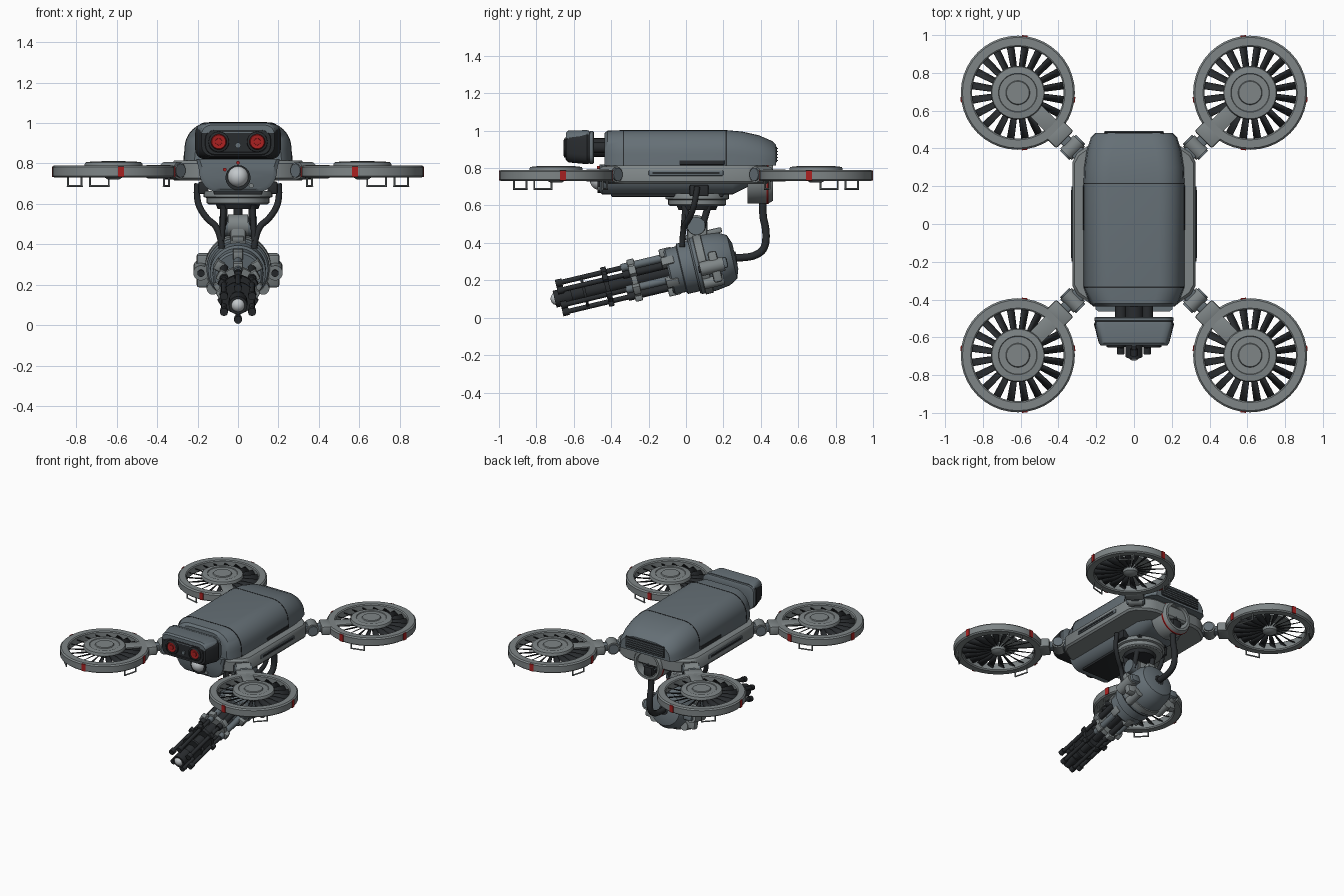
import bpy, bmesh
from math import sin, cos, pi, radians, atan2
from mathutils import Matrix, Vector

if "Cube" in bpy.data.objects:
    bpy.data.objects.remove(bpy.data.objects["Cube"])

def mat(name, c):
    m = bpy.data.materials.new(name)
    m.diffuse_color = (*c, 1)
    m.use_nodes = True
    m.node_tree.nodes["Principled BSDF"].inputs["Base Color"].default_value = m.diffuse_color
    return m
HULL = mat("hull_grey", (.13, .16, .18))
LIGHT = mat("light_grey", (.21, .235, .24))
DARK = mat("dark_metal", (.022, .025, .028))
RED = mat("red", (.4, .015, .015))
LENS = mat("lens", (.55, .58, .6))
I = Matrix()
T = Matrix.Translation
def R(deg, ax): return Matrix.Rotation(radians(deg), 4, ax)
ALONG_Y = R(-90, 'X')

def finish(name, bm, m, M=I, angle=35):
    bmesh.ops.remove_doubles(bm, verts=bm.verts, dist=1e-5)
    bmesh.ops.recalc_face_normals(bm, faces=bm.faces)
    bm.transform(M)
    for f in bm.faces: f.smooth = True
    me = bpy.data.meshes.new(name)
    bm.to_mesh(me); bm.free()
    me.set_sharp_from_angle(angle=radians(angle))
    me.materials.append(m)
    o = bpy.data.objects.new(name, me)
    bpy.context.collection.objects.link(o)
    return o

def box(name, size, loc, m=LIGHT, M=I, bev=.006):
    bm = bmesh.new()
    bmesh.ops.create_cube(bm, size=1, matrix=T(loc) @ Matrix.Diagonal((*size, 1)))
    if bev: bmesh.ops.bevel(bm, geom=bm.edges[:], offset=bev, segments=2, profile=.5, affect='EDGES')
    return finish(name, bm, m, M)

def cyl(name, a, b, r, m=LIGHT, M=I, seg=20, r2=None):
    a, b = Vector(a), Vector(b)
    bm = bmesh.new()
    q = (b - a).to_track_quat('Z', 'Y').to_matrix().to_4x4()
    bmesh.ops.create_cone(bm, cap_ends=True, segments=seg, radius1=r, radius2=r2 or r,
                          depth=(b - a).length, matrix=T((a + b) / 2) @ q)
    return finish(name, bm, m, M)

def skin(name, rings, m, M=I, close=False, caps=True, angle=35):
    bm = bmesh.new()
    V = [[bm.verts.new(p) for p in ring] for ring in rings]
    n = len(V[0])
    for A, B in zip(V, V[1:] + V[:1] if close else V[1:]):
        for j in range(n):
            bm.faces.new((A[j], A[(j+1) % n], B[(j+1) % n], B[j]))
    if caps and not close:
        bm.faces.new(V[0]); bm.faces.new(V[-1])
    return finish(name, bm, m, M, angle)

def lathe(name, prof, m=LIGHT, M=I, seg=36, close=False):
    rings = [[(max(r, 1e-7) * cos(2*pi*i/seg), max(r, 1e-7) * sin(2*pi*i/seg), z)
              for i in range(seg)] for r, z in prof]
    return skin(name, rings, m, M, close, caps=False)

def section(y, w, zb, zt, rx, rz, taper=0):
    # arch: flat base, rounded shoulders
    s = 1 if zt > zb else -1
    half = [(w, zb)] + [(w - taper - rx + rx*cos(a*pi/16), zt - s*rz + s*rz*sin(a*pi/16)) for a in range(9)]
    return [Vector((x, y, z)) for x, z in half] + [Vector((-x, y, z)) for x, z in reversed(half)]

def tube(name, pts, r, m=DARK):
    cu = bpy.data.curves.new(name, 'CURVE')
    cu.dimensions = '3D'; cu.bevel_depth = r; cu.bevel_resolution = 3; cu.use_fill_caps = True
    sp = cu.splines.new('NURBS'); sp.points.add(len(pts) - 1)
    for p, c in zip(sp.points, pts): p.co = (*c, 1)
    sp.use_endpoint_u = True; sp.order_u = 3; sp.resolution_u = 8
    cu.materials.append(m)
    o = bpy.data.objects.new(name, cu)
    bpy.context.collection.objects.link(o)

# upper hull shell with seams
hull = [(-.437, .215, .985), (-.42, .235, 1.0), (-.335, .267, 1.003), (.215, .267, 1.003),
        (.30, .264, .995), (.39, .25, .975), (.46, .228, .945), (.482, .205, .925)]
skin("upper_hull", [section(y, w, .815, z, .13, min(.13, z-.84), .004) for y, w, z in hull], HULL)
for y in (-.335, .215):
    skin("hull_seam", [section(y+d, .2685, .815, 1.0045, .13, .13, .004) for d in (-.003, .003)], DARK)
# rear vent
box("rear_vent", (.32, .01, .085), (0, .482, .872), DARK)
for i in range(5): box("vent_slat", (.31, .008, .005), (0, .488, .84 + i*.016), HULL, bev=0)
# middle frame plate
quad = [(.325, .33), (.30, .375), (.22, .43), (.17, .445)]
outline = quad + [(-x, y) for x, y in quad[::-1]] + [(-x, -y) for x, y in quad] + [(x, -y) for x, y in quad[::-1]]
skin("frame_plate", [[(x*k, y*k, z) for x, y in outline]
                     for z, k in ((.715, .97), (.728, 1), (.80, 1), (.815, .97))], LIGHT)
# lower hull and belly
skin("lower_hull", [section(y, w, .82, z, .09, .11, .012) for y, w, z in
     ((-.462, .19, .675), (-.45, .205, .66), (.25, .205, .66), (.33, .19, .70))], HULL)
box("belly_panel", (.24, .6, .02), (0, -.1, .656), DARK)
for s in (-1, 1):
    box("side_rail", (.012, .40, .03), (s*.325, 0, .773), HULL)
    box("side_slot", (.014, .36, .012), (s*.327, 0, .773), DARK, bev=0)
    box("hull_notch", (.01, .24, .024), (s*.264, .085, .829), DARK, bev=.003)
    box("belly_clip", (.05, .1, .06), (s*.17, .07, .68), DARK)
# chin sensor
lathe("chin_ring", [(.045, 0), (.062, 0), (.062, .02), (.045, .02)], DARK, T((0, -.474, .73)) @ ALONG_Y, 24, True)
lathe("chin_ball", [(.052*sin(a*pi/12), .052*cos(a*pi/12)) for a in range(13)], LENS, T((0, -.462, .735)), 24)
for x, z in ((0, .803), (-.065, .77)): cyl("chin_light", (x, -.475, z), (x, -.44, z), .009, RED, seg=12)
cyl("chin_bolt", (.065, -.47, .69), (.065, -.44, .69), .012, LIGHT, seg=12)
# rear thruster
J = T((0, .33, .73)) @ ALONG_Y
lathe("thruster_shell", [(.12, 0), (.12, .11), (.105, .135), (.088, .135), (.08, .06), (.08, 0)], LIGHT, J, 36, True)
lathe("thruster_light", [(.122, .1), (.1225, .108), (.115, .116), (.113, .1)], RED, J, 36, True)
lathe("thruster_core", [(0, .12), (.025, .105), (.035, .08), (.082, .07), (.082, .02), (0, .02)], DARK, J)
lathe("thruster_inner_ring", [(.05, .07), (.06, .07), (.06, .1), (.05, .1)], HULL, J, 24, True)

# head
def rounded(y, w, h, zc, r=.05):
    return [(sx*(w-r) + r*cos(q*pi/2 + a*pi/10), y, zc + sz*(h-r) + r*sin(q*pi/2 + a*pi/10))
            for q, (sx, sz) in enumerate(((1, 1), (-1, 1), (-1, -1), (1, -1))) for a in range(6)]
skin("head_rear_rim", [rounded(y, w, h, .91) for y, w, h in ((-.492, .20, .08), (-.497, .21, .088), (-.512, .21, .088), (-.515, .2, .08))], HULL)
skin("head_case", [rounded(y, w, h, z) for y, w, h, z in
     ((-.514, .205, .085, .91), (-.53, .212, .089, .91), (-.625, .188, .083, .913), (-.638, .18, .076, .913))], DARK)
skin("head_top_cover", [section(y, w, .955, z, .05, .04) for y, w, z in
     ((-.518, .20, 1.0), (-.53, .206, 1.003), (-.63, .184, 1.0), (-.642, .178, .99))], HULL)
skin("visor", [rounded(y, w, h, .905, .045) for y, w, h in ((-.63, .165, .066), (-.643, .16, .06), (-.643, .145, .05), (-.636, .14, .046))], DARK)
for s in (-1, 1):
    E = T((s*.095, -.655, .907)) @ ALONG_Y
    lathe("eye_bezel", [(.038, 0), (.05, .004), (.052, .03), (.038, .03)], DARK, E, 28, True)
    lathe("eye", [(0, .0), (.016, .002), (.017, .008), (.034, .006), (.04, .02), (0, .02)], RED, E, 28)
    cyl("neck_rod", (s*.07, -.5, .91), (s*.07, -.42, .91), .03, DARK)
cyl("middle_sensor", (0, -.648, .89), (0, -.63, .89), .014, HULL)
cyl("neck", (0, -.5, .91), (0, -.42, .91), .05, DARK)

# four rotors, local +x points outward
def rotor(sx, sy):
    ang = atan2(sy, sx)
    M = T((sx*.615, sy*.695, 0)) @ Matrix.Rotation(ang, 4, 'Z')
    lathe("rotor_ring", [(.243, .738), (.243, .785), (.25, .791), (.293, .791), (.302, .782),
                         (.302, .738), (.293, .73), (.25, .73)], LIGHT, M, 40, True)
    lathe("rotor_cap", [(0, .812), (.06, .812), (.064, .806), (.10, .806), (.103, .81), (.138, .806),
                        (.143, .798), (.143, .785), (0, .785)], LIGHT, M)
    lathe("rotor_hub", [(0, .785), (.05, .785), (.05, .735), (.03, .722), (0, .722)], LIGHT, M, 24)
    bm = bmesh.new()
    for i in range(20):
        rot = Matrix.Rotation(i*pi/10, 3, 'Z')
        v = [bm.verts.new(rot @ Vector((r, s*w*cos(t), .76 + s*w*sin(t))))
             for r, w, t in ((.045, .008, .9), (.145, .02, .65), (.246, .022, .5)) for s in (-1, 1)]
        for k in (0, 2): bm.faces.new((v[k], v[k+1], v[k+3], v[k+2]))
    b = finish("rotor_blades", bm, DARK, M)
    md = b.modifiers.new("thickness", 'SOLIDIFY'); md.thickness = .004; md.offset = 0
    # strut, ring clamp, hinge
    box("rotor_strut", (.17, .085, .012), (-.18, 0, .785), LIGHT, M, .003)
    box("ring_clamp", (.075, .13, .066), (-.315, 0, .76), LIGHT, M, .012)
    box("arm_neck", (.10, .06, .05), (-.37, 0, .762), HULL, M, .01)
    cyl("arm_hinge", (-.41, -.05, .765), (-.41, .05, .765), .043, LIGHT, M, 24)
    for s in (-1, 1):
        cyl("hinge_cap", (-.41, s*.048, .765), (-.41, s*.06, .765), .034, HULL, M)
    box("arm_root", (.10, .075, .06), (-.465, 0, .765), HULL, M, .01)
    box("root_flange", (.025, .13, .085), (-.495, 0, .765), LIGHT, M, .008)
    # landing loops and marker lights
    for a in (0, 120, 240):
        L = M @ R(a, 'Z')
        for s in (-1, 1): cyl("landing_loop_side", (.27, s*.048, .735), (.27, s*.048, .688), .005, LIGHT, L, 8)
        cyl("landing_loop_bar", (.27, -.052, .688), (.27, .052, .688), .005, LIGHT, L, 8)
    for a in (-52, 52, 142, -142):
        box("marker_light", (.006, .03, .052), (.3025, 0, .76), RED, M @ R(a, 'Z'), 0)
for sx in (-1, 1):
    for sy in (-1, 1): rotor(sx, sy)

# turret mount
lathe("turret_base", [(0, .665), (.165, .665), (.17, .655), (.17, .635), (.155, .63), (.155, .605), (.145, .598), (0, .598)], LIGHT, T((0, .06, 0)))
lathe("turret_collar", [(0, .6), (.11, .6), (.10, .575), (0, .575)], DARK, T((0, .06, 0)))
for s in (-1, 1):
    for y in (-.01, .12):
        cyl("fork_leg", (s*.07, y, .6), (s*.07, .055 + (y-.055)*.4, .47), .018, DARK, seg=12)
    cyl("fork_joint", (s*.05, .055, .49), (s*.095, .055, .49), .048, HULL)
    cyl("front_strut", (s*.07, -.005, .60), (s*.08, -.02, .42), .014, DARK, seg=12)
    tube("side_hose", [(s*.2, .06, .70), (s*.21, .05, .62), (s*.16, .02, .53), (s*.09, -.02, .48), (s*.08, -.02, .38)], .016)
cyl("pivot_barrel", (-.05, .055, .495), (.05, .055, .495), .054, LIGHT, seg=24)
box("pivot_saddle", (.08, .11, .15), (0, .06, .45), LIGHT, bev=.015)

# gun, local -y is forward
G = T((0, .1, .29)) @ R(13.4, 'X')
GY = G @ ALONG_Y
lathe("gun_housing", [(0, .168), (.07, .168), (.12, .15), (.145, .105), (.156, .03), (.156, -.05), (.148, -.06),
      (.138, -.06), (.138, -.125), (.125, -.13), (.125, -.19), (.115, -.2), (0, -.2)], HULL, GY)
lathe("housing_band", [(.15, -.035), (.163, -.03), (.163, .01), (.15, .015)], LIGHT, GY, 36, True)
box("housing_rib", (.06, .2, .03), (0, .03, .155), LIGHT, G, .008)
for s in (-1, 1):
    box("side_bracket", (.09, .05, .17), (s*.16, .05, -.03), LIGHT, G, .015)
    box("side_arm", (.07, .14, .06), (s*.165, .05, -.02), HULL, G, .012)
    cyl("side_lug", (s*.183, -.03, -.025), (s*.183, .1, -.025), .038, LIGHT, G)
    cyl("side_bolt", (s*.183, -.04, -.025), (s*.183, -.02, -.025), .018, DARK, G, 12)
    cyl("lower_lug", (s*.125, -.03, -.105), (s*.125, .08, -.105), .03, LIGHT, G)
for k in range(6):
    B = GY @ R(60*k + 90, 'Z')
    cyl("barrel", (.08, 0, -.19), (.08, 0, -.8), .0135, DARK, B, 12)
    cyl("barrel_sleeve", (.08, 0, -.19), (.08, 0, -.44), .021, HULL if k % 2 else DARK, B, 12)
    cyl("barrel_tip", (.08, 0, -.765), (.08, 0, -.80), .02, DARK, B, 12)
    box("front_lug", (.045, .05, .07), (.107, 0, -.19), LIGHT, B, .008)
    box("grey_clamp_lug", (.04, .05, .04), (.095, 0, -.385), LIGHT, B, .006)
    box("dark_clamp_lug", (.04, .035, .03), (.088, 0, -.535), DARK, B, .005)
for n, y, r, w, m in (("grey_clamp", -.385, .09, .03, LIGHT), ("dark_clamp", -.535, .085, .024, DARK), ("muzzle_clamp", -.66, .08, .015, DARK)):
    cyl(n, (0, y-w/2, 0), (0, y+w/2, 0), r, m, G, 24)
cyl("barrel_core", (0, -.19, 0), (0, -.74, 0), .036, DARK, G)
cyl("core_muzzle", (0, -.73, 0), (0, -.825, 0), .046, DARK, G, 16)
lathe("core_tip", [(.036*sin(a*pi/12), .036*cos(a*pi/12)) for a in range(13)], LENS, G @ T((0, -.81, 0)), 20)

# rear feed hose
tube("feed_hose", [(0, .24, .32), (0, .30, .32), (0, .37, .33), (0, .425, .37), (0, .43, .47), (0, .405, .56), (0, .415, .68)], .021)
box("hose_socket", (.07, .08, .07), (0, .415, .675), DARK, bev=.01)
cyl("hose_collar", (0, .235, .315), (0, .27, .32), .035, DARK)
